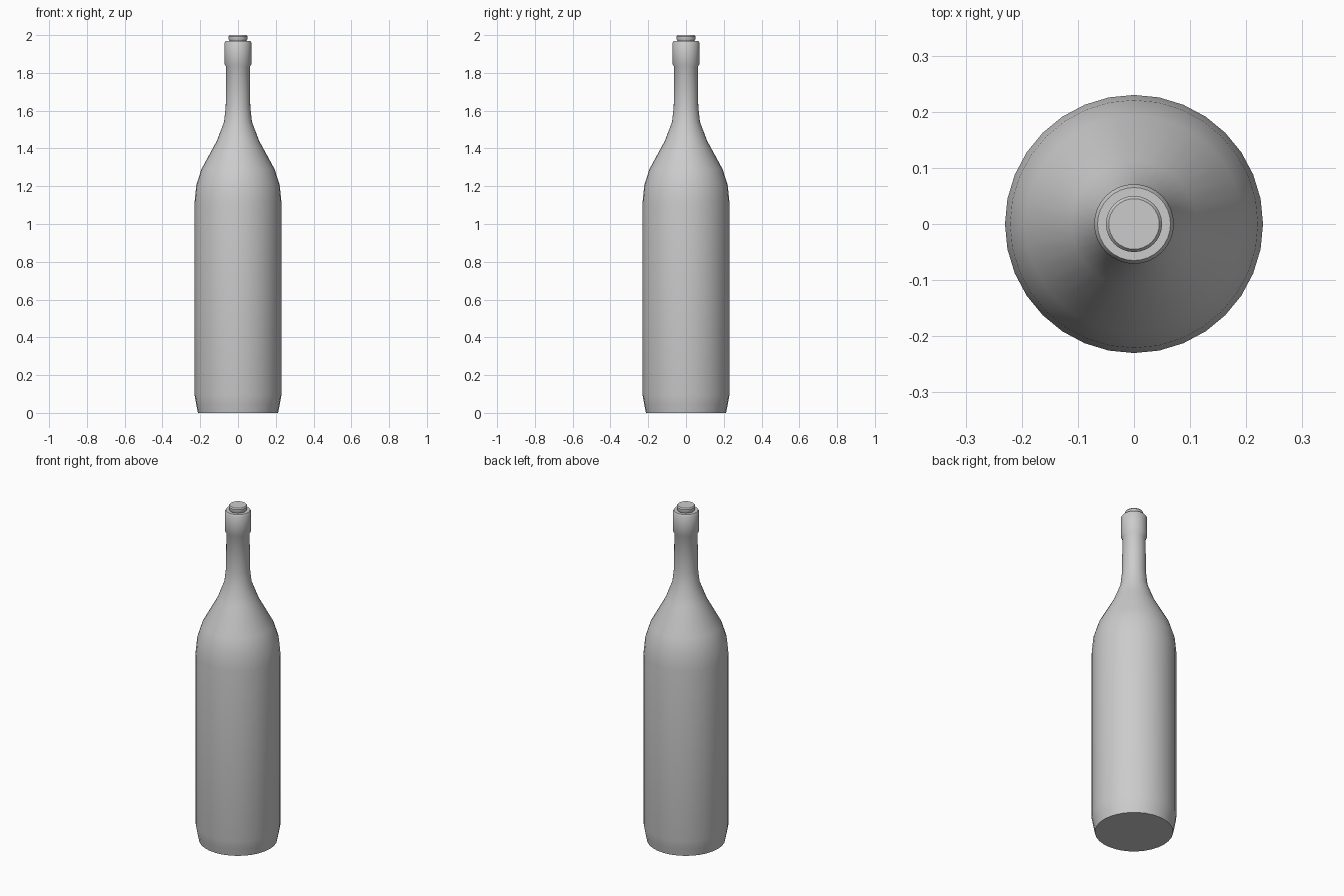
import bpy, bmesh
from math import cos, sin, tau, radians

if "Cube" in bpy.data.objects:
    bpy.data.objects.remove(bpy.data.objects["Cube"])

SIDES = 32


def lathe(name, profile):
    """Revolve (radius, z) points around z and cap both ends."""
    bm = bmesh.new()
    rings = [[bm.verts.new((r * cos(tau * i / SIDES), r * sin(tau * i / SIDES), z))
              for i in range(SIDES)] for r, z in profile]
    for low, high in zip(rings, rings[1:]):
        for i in range(SIDES):
            j = (i + 1) % SIDES
            bm.faces.new((low[i], low[j], high[j], high[i]))
    bm.faces.new(rings[0][::-1])
    bm.faces.new(rings[-1])
    mesh = bpy.data.meshes.new(name)
    bm.to_mesh(mesh)
    bm.free()
    obj = bpy.data.objects.new(name, mesh)
    bpy.context.collection.objects.link(obj)
    bpy.ops.object.select_all(action='DESELECT')
    obj.select_set(True)
    bpy.context.view_layer.objects.active = obj
    bpy.ops.object.shade_smooth_by_angle(angle=radians(32))
    return obj


# Body, shoulder, neck, collar and stopper in one continuous profile
lathe("bottle", [
    (0.212, 0), (0.221, 0.045), (0.23, 0.095), (0.23, 1.115),
    (0.221, 1.205), (0.194, 1.29), (0.112, 1.44), (0.074, 1.54),
    (0.065, 1.62), (0.063, 1.832),
    (0.071, 1.846), (0.071, 1.96), (0.065, 1.97),
    (0.046, 1.97), (0.050, 1.978), (0.050, 1.993), (0.045, 2.0),
])
